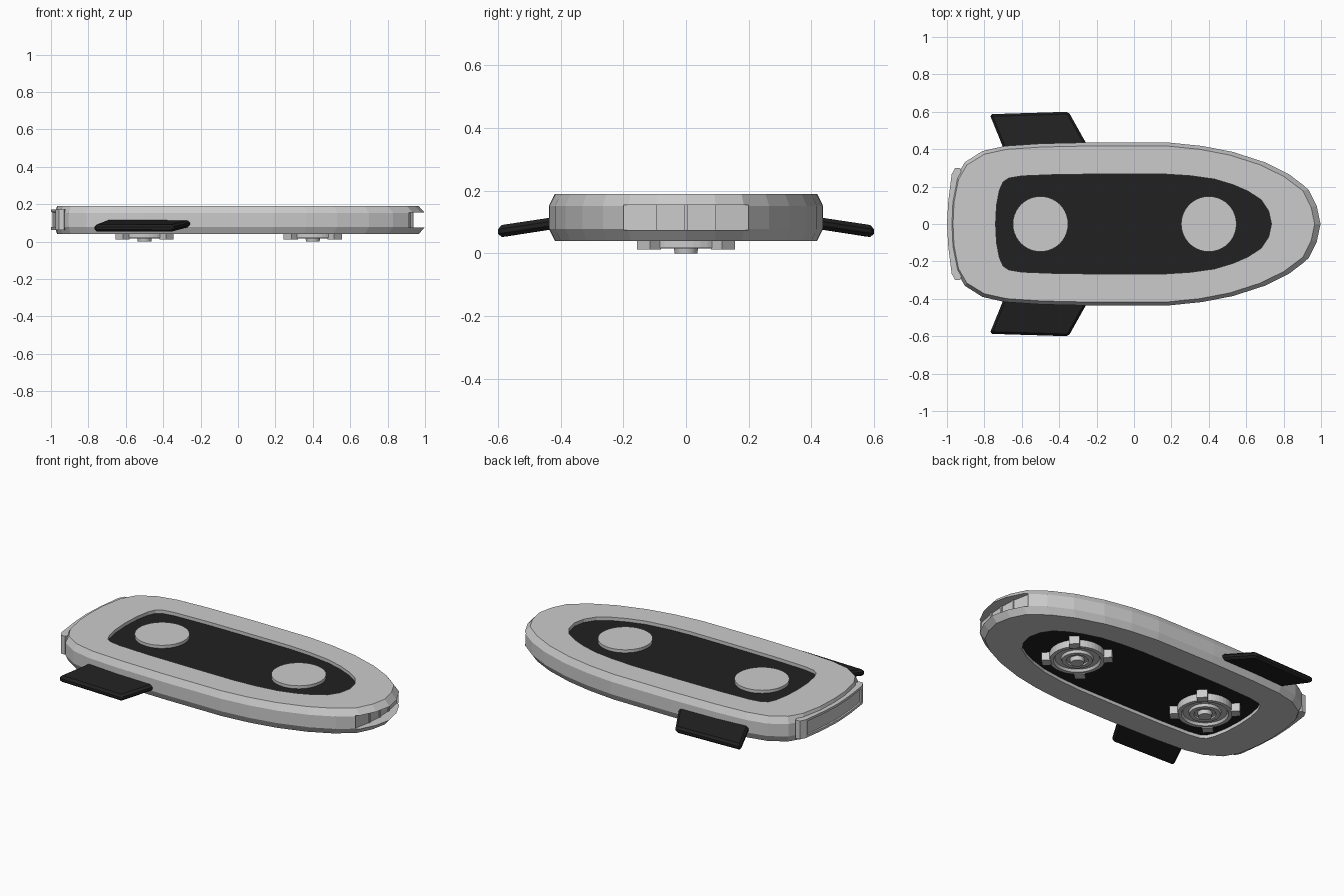
import bpy, bmesh, math
from mathutils import Matrix

if "Cube" in bpy.data.objects:
    bpy.data.objects.remove(bpy.data.objects["Cube"])

black = bpy.data.materials.new("black")
black.diffuse_color = (0.015, 0.015, 0.015, 1)
black.use_nodes = True
black.node_tree.nodes["Principled BSDF"].inputs["Base Color"].default_value = black.diffuse_color


def finish(bm, name, mat=None):
    bmesh.ops.recalc_face_normals(bm, faces=bm.faces)
    me = bpy.data.meshes.new(name)
    bm.to_mesh(me)
    bm.free()
    ob = bpy.data.objects.new(name, me)
    bpy.context.collection.objects.link(ob)
    if mat:
        me.materials.append(mat)
    return ob


def mirror(half):
    """Closed outline from a half outline running nose to tail."""
    return half + [(x, -y) for x, y in half[-2:0:-1]]


def stack(loops, closed=False):
    """Skin a list of (outline, z) loops; cap the ends or join them in a ring."""
    bm = bmesh.new()
    rings = [[bm.verts.new((x, y, z)) for x, y in pts] for pts, z in loops]
    pairs = list(zip(rings, rings[1:]))
    if closed:
        pairs.append((rings[-1], rings[0]))
    else:
        bm.faces.new(rings[0])
        bm.faces.new(rings[-1])
    for a, b in pairs:
        for i in range(len(a)):
            j = (i + 1) % len(a)
            bm.faces.new((a[i], a[j], b[j], b[i]))
    bmesh.ops.recalc_face_normals(bm, faces=bm.faces)
    return bm


def circle(cx, r, n=40):
    return [(cx + r * math.cos(2 * math.pi * i / n), r * math.sin(2 * math.pi * i / n)) for i in range(n)]


def box(name, size, matrix):
    bm = bmesh.new()
    bmesh.ops.create_cube(bm, size=1, matrix=matrix @ Matrix.Diagonal((*size, 1)))
    return finish(bm, name)


# Outlines of hull and deck recess
hull = mirror([(1, 0), (.98, .095), (.935, .185), (.83, .265), (.7, .33), (.53, .385),
               (.365, .417), (.19, .435), (-.2, .437), (-.5, .43), (-.69, .417), (-.81, .39),
               (-.905, .33), (-.95, .25), (-.975, .12), (-.98, 0)])
deck = mirror([(.735, 0), (.72, .07), (.68, .13), (.61, .175), (.53, .21), (.43, .24),
               (.3, .258), (.16, .267), (-.15, .267), (-.4, .265), (-.6, .257), (-.67, .245),
               (-.7, .225), (-.72, .18), (-.735, .1), (-.74, 0)])
rim = [(x * (.966 if x > 0 else .987), y * .957) for x, y in hull]

# Hull: chamfered ring around the deck
body = finish(stack([(deck, .06), (deck, .04), (rim, .04), (hull, .078), (hull, .152),
                     (rim, .19), (deck, .19), (deck, .17)], closed=True), "board_hull")

# Nose recess
wall = [(.932, 0), (.927, .09), (.905, .2)]
slot = [(x, -y) for x, y in wall[:0:-1]] + wall + [(1.1, .2), (1.1, -.2)]
cutter = finish(stack([(slot, .075), (slot, .155)]), "nose_cutter")
cutter.hide_render = True
cutter.hide_viewport = True
cut = body.modifiers.new("nose_recess", 'BOOLEAN')
cut.operation = 'DIFFERENCE'
cut.solver = 'EXACT'
cut.object = cutter
for i in (-1, 0, 1):
    box("nose_rib", (.014, .012, .08), Matrix.Translation((.93 - .005 * abs(i), i * .09, .115)))

# Deck plates, top and bottom
finish(stack([(deck, .06), (deck, .17)]), "deck_plate", black)

# Tail bumper with inset panel
tail = [(-.92, .27), (-.93, .3), (-.958, .298), (-.975, .265), (-.993, .12), (-1, 0)]
tail = tail + [(x, -y) for x, y in tail[-2::-1]]
bm = stack([(tail, .063), (tail, .172)])
bm.normal_update()
back = [f for f in bm.faces if f.normal.x < -.95]
bmesh.ops.inset_region(bm, faces=back, thickness=.014, depth=0, use_even_offset=True)
bmesh.ops.inset_region(bm, faces=back, thickness=.002, depth=-.008)
finish(bm, "tail_bumper")

for cx in (-.5, .4):
    # Foot pad on top
    finish(stack([(circle(cx, .148), .165), (circle(cx, .148), .188)]), "foot_pad")
    # Stepped thruster underneath
    steps = [(.15, .065), (.15, .018), (.128, .018), (.12, .032), (.088, .032), (.083, .016),
             (.06, .016), (.056, .024), (.04, .024), (.036, 0)]
    finish(stack([(circle(cx, r), z) for r, z in steps]), "thruster")
    for k in range(4):
        m = (Matrix.Translation((cx, 0, 0)) @ Matrix.Rotation(math.pi * (k + .5) / 2, 4, 'Z')
             @ Matrix.Translation((.166, 0, .037)))
        box("thruster_lug", (.05, .058, .05), m)

# Side fins, drooping outward
for s in (1, -1):
    bm = bmesh.new()
    plan = [(-.696, .40, .100), (-.238, .40, .100), (-.35, .6, .070), (-.772, .587, .071)]
    rings = [[bm.verts.new((x, s * y, z + h)) for x, y, z in plan] for h in (-.019, .019)]
    bm.faces.new(rings[0])
    bm.faces.new(rings[1])
    for i in range(4):
        j = (i + 1) % 4
        bm.faces.new((rings[0][i], rings[0][j], rings[1][j], rings[1][i]))
    bmesh.ops.recalc_face_normals(bm, faces=bm.faces)
    bmesh.ops.bevel(bm, geom=list(bm.edges), offset=.012, segments=1, affect='EDGES')
    finish(bm, "side_fin", black)
